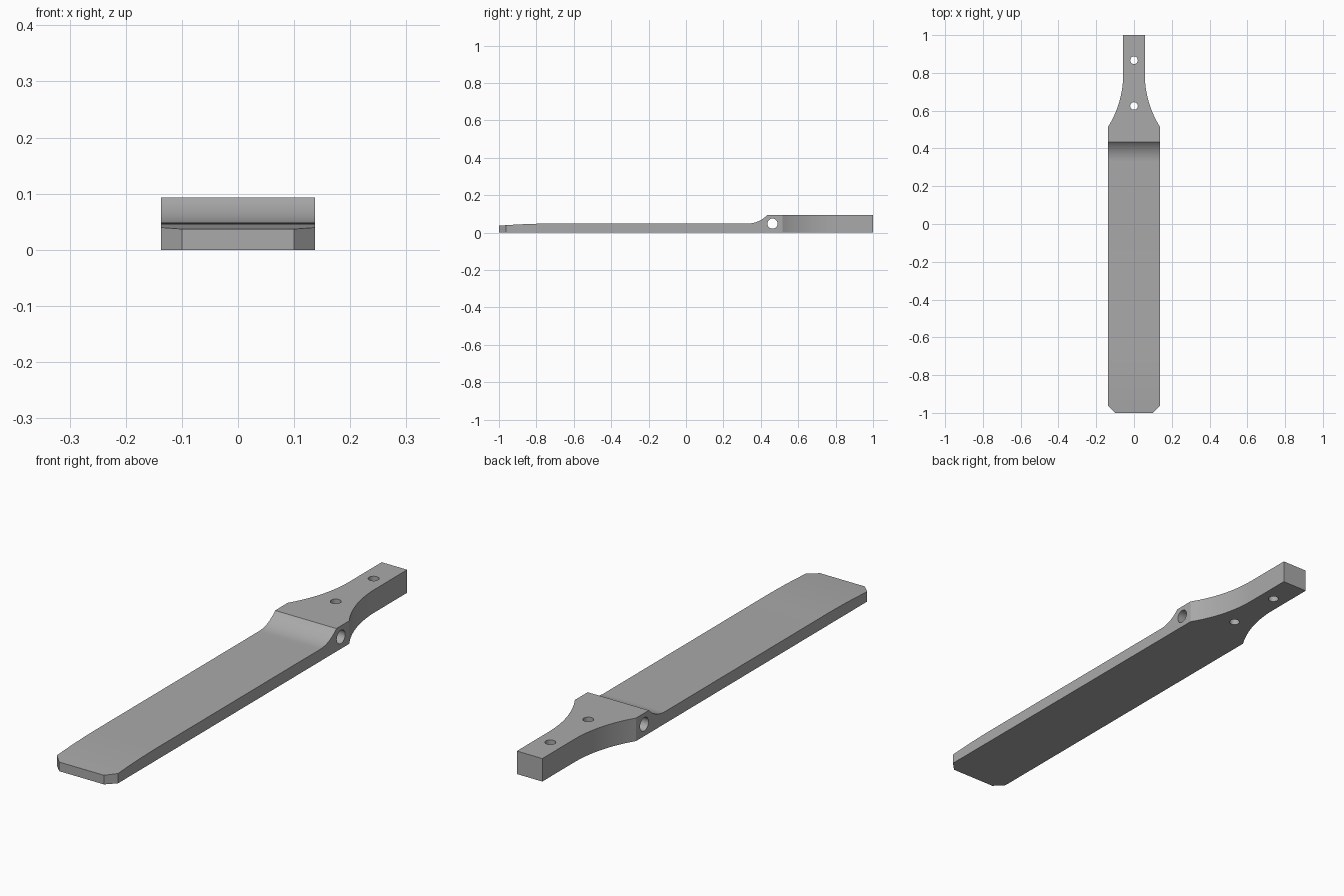
import bpy, math
from mathutils import Matrix

cube = bpy.data.objects.get("Cube")
if cube:
    bpy.data.objects.remove(cube, do_unlink=True)

HALF_W, NECK_W = 0.137, 0.057
HEIGHT, BLADE_H, TIP_H = 0.093, 0.0486, 0.037

grey = bpy.data.materials.new("plain grey")
grey.use_nodes = True
grey.diffuse_color = (0.4, 0.4, 0.4, 1)
grey.node_tree.nodes["Principled BSDF"].inputs["Base Color"].default_value = grey.diffuse_color


def arc(run, rise, steps):
    """Points of a circular arc that starts level and rises over a run."""
    r = (run * run + rise * rise) / (2 * rise)
    end = math.asin(run / r)
    angles = [end * i / steps for i in range(steps + 1)]
    return [(r * math.sin(a), r * (1 - math.cos(a))) for a in angles]


def prism(name, outline, place):
    """Extrude a closed 2D outline; place(u, v, side) gives the 3D point."""
    n = len(outline)
    verts = [place(u, v, s) for s in (0, 1) for u, v in outline]
    faces = [list(range(n))[::-1], list(range(n, 2 * n))]
    faces += [(i, (i + 1) % n, (i + 1) % n + n, i + n) for i in range(n)]
    mesh = bpy.data.meshes.new(name)
    mesh.from_pydata(verts, [], faces)
    mesh.materials.append(grey)
    obj = bpy.data.objects.new(name, mesh)
    bpy.context.collection.objects.link(obj)
    # make the normals point outward
    bpy.ops.object.select_all(action='DESELECT')
    bpy.context.view_layer.objects.active = obj
    obj.select_set(True)
    bpy.ops.object.mode_set(mode='EDIT')
    bpy.ops.mesh.select_all(action='SELECT')
    bpy.ops.mesh.normals_make_consistent(inside=False)
    bpy.ops.object.mode_set(mode='OBJECT')
    return obj


def cut(target, cutter, operation):
    mod = target.modifiers.new(operation.lower(), 'BOOLEAN')
    mod.object, mod.operation, mod.solver = cutter, operation, 'EXACT'
    bpy.context.view_layer.objects.active = target
    bpy.ops.object.modifier_apply(modifier=mod.name)
    bpy.data.objects.remove(cutter, do_unlink=True)


def drill(target, radius, location, axis='Z'):
    bpy.ops.mesh.primitive_cylinder_add(vertices=40, radius=radius, depth=1)
    hole = bpy.context.object
    turn = Matrix.Rotation(math.pi / 2 if axis == 'X' else 0, 4, 'Y')
    hole.data.transform(Matrix.Translation(location) @ turn)
    hole.data.materials.append(grey)
    cut(target, hole, 'DIFFERENCE')


# Plan outline: chamfered tip, straight blade, flared shoulder, narrow neck
right_edge = [(0.1, -1), (HALF_W, -0.963), (HALF_W, 0.515)]
right_edge += [(NECK_W + rise, 0.795 - run)
               for run, rise in reversed(arc(0.28, HALF_W - NECK_W, 20))]
right_edge.append((NECK_W, 1))
plan = right_edge + [(-x, y) for x, y in reversed(right_edge)]
bar = prism("mounting_blade", plan, lambda x, y, s: (x, y, s * HEIGHT))

# Side profile of the waste above the blade: thinned tip and concave ramp
top = [(-0.7 - run, BLADE_H - drop)
       for run, drop in reversed(arc(0.3, BLADE_H - TIP_H, 10))]
top += [(0.33 + run, BLADE_H + rise)
        for run, rise in arc(0.103, HEIGHT - BLADE_H, 16)]
slope = (top[-1][1] - top[-2][1]) / (top[-1][0] - top[-2][0])
waste = [(-1.1, TIP_H - 0.008)] + top + [(top[-1][0] + 0.05, HEIGHT + 0.05 * slope), (-1.1, 0.2)]
cutter = prism("blade_waste", waste, lambda y, z, s: (0.4 * s - 0.2, y, z))
cut(bar, cutter, 'DIFFERENCE')

# Cross pin hole and two mounting holes
drill(bar, 0.027, (0, 0.4625, 0.048), 'X')
for y in (0.625, 0.867):
    drill(bar, 0.02, (0, y, 0.05))

bpy.ops.object.select_all(action='DESELECT')
bpy.context.view_layer.objects.active = bar
bar.select_set(True)
bpy.ops.object.shade_smooth_by_angle(angle=math.radians(25))
